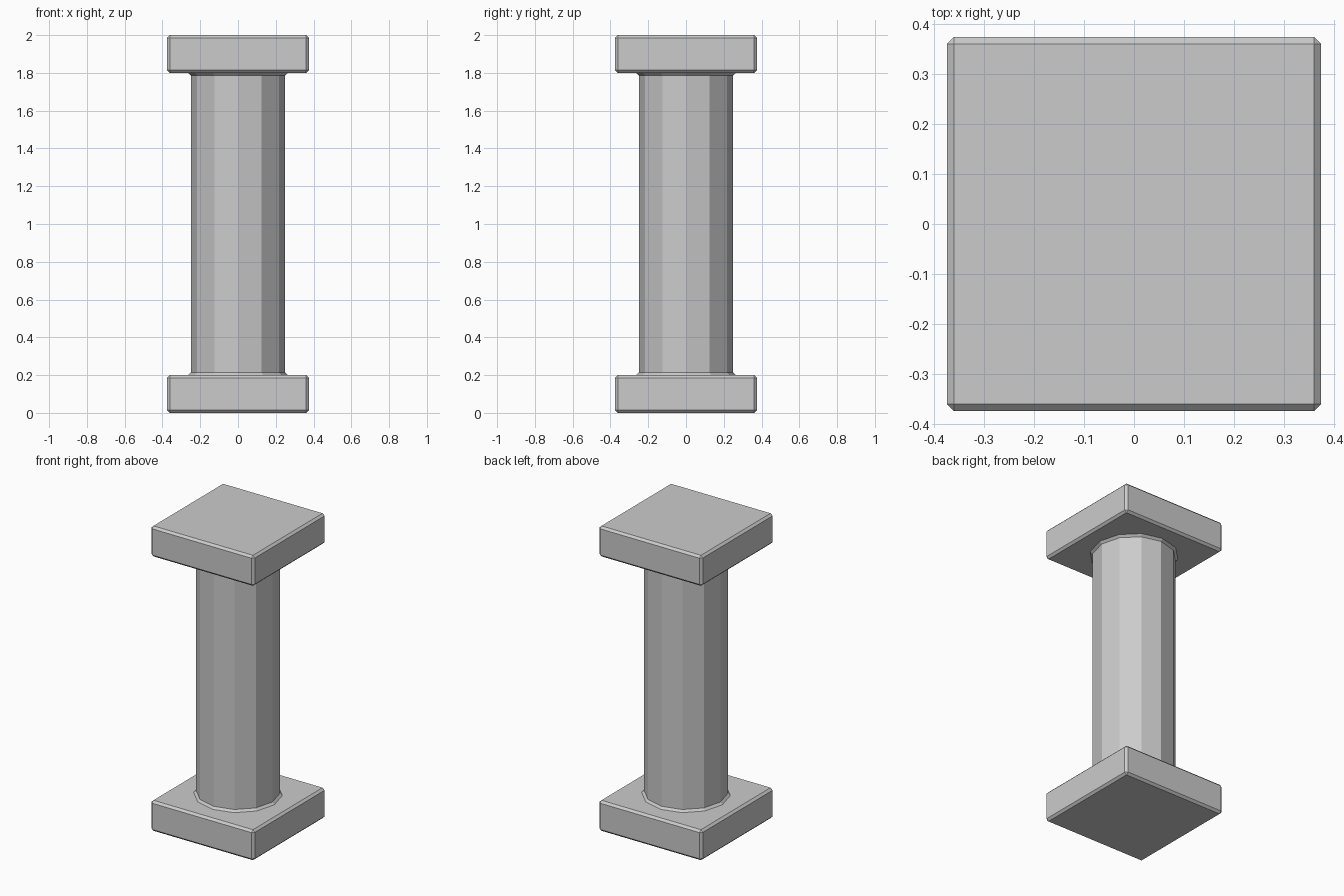
import bpy, bmesh
from math import cos, sin, pi

if "Cube" in bpy.data.objects:
    bpy.data.objects.remove(bpy.data.objects["Cube"])

BEVEL = 0.014
SIDES = 12


def finish(bm, name):
    bmesh.ops.recalc_face_normals(bm, faces=bm.faces)
    mesh = bpy.data.meshes.new(name)
    bm.to_mesh(mesh)
    bm.free()
    obj = bpy.data.objects.new(name, mesh)
    bpy.context.collection.objects.link(obj)
    return obj


def slab(name, z):
    # Square block with a single-segment chamfer on every edge
    bm = bmesh.new()
    bmesh.ops.create_cube(bm, size=1)
    bmesh.ops.scale(bm, vec=(0.75, 0.75, 0.2), verts=bm.verts)
    bmesh.ops.translate(bm, vec=(0, 0, z), verts=bm.verts)
    bmesh.ops.bevel(bm, geom=bm.edges[:], offset=BEVEL, segments=1,
                    profile=0.5, affect='EDGES')
    return finish(bm, name)


# Base and capital
slab("base_plinth", 0.1)
slab("top_slab", 1.9)

# Twelve-sided shaft, flared where it meets each slab
flare = 0.25 + BEVEL / cos(pi / SIDES)
profile = [(flare, 0.2), (0.25, 0.2 + BEVEL), (0.25, 1.8 - BEVEL), (flare, 1.8)]
bm = bmesh.new()
rings = [[bm.verts.new((r * cos(2 * pi * i / SIDES), r * sin(2 * pi * i / SIDES), z))
          for i in range(SIDES)] for r, z in profile]
for low, high in zip(rings, rings[1:]):
    for i in range(SIDES):
        j = (i + 1) % SIDES
        bm.faces.new((low[i], low[j], high[j], high[i]))
finish(bm, "column_shaft")
